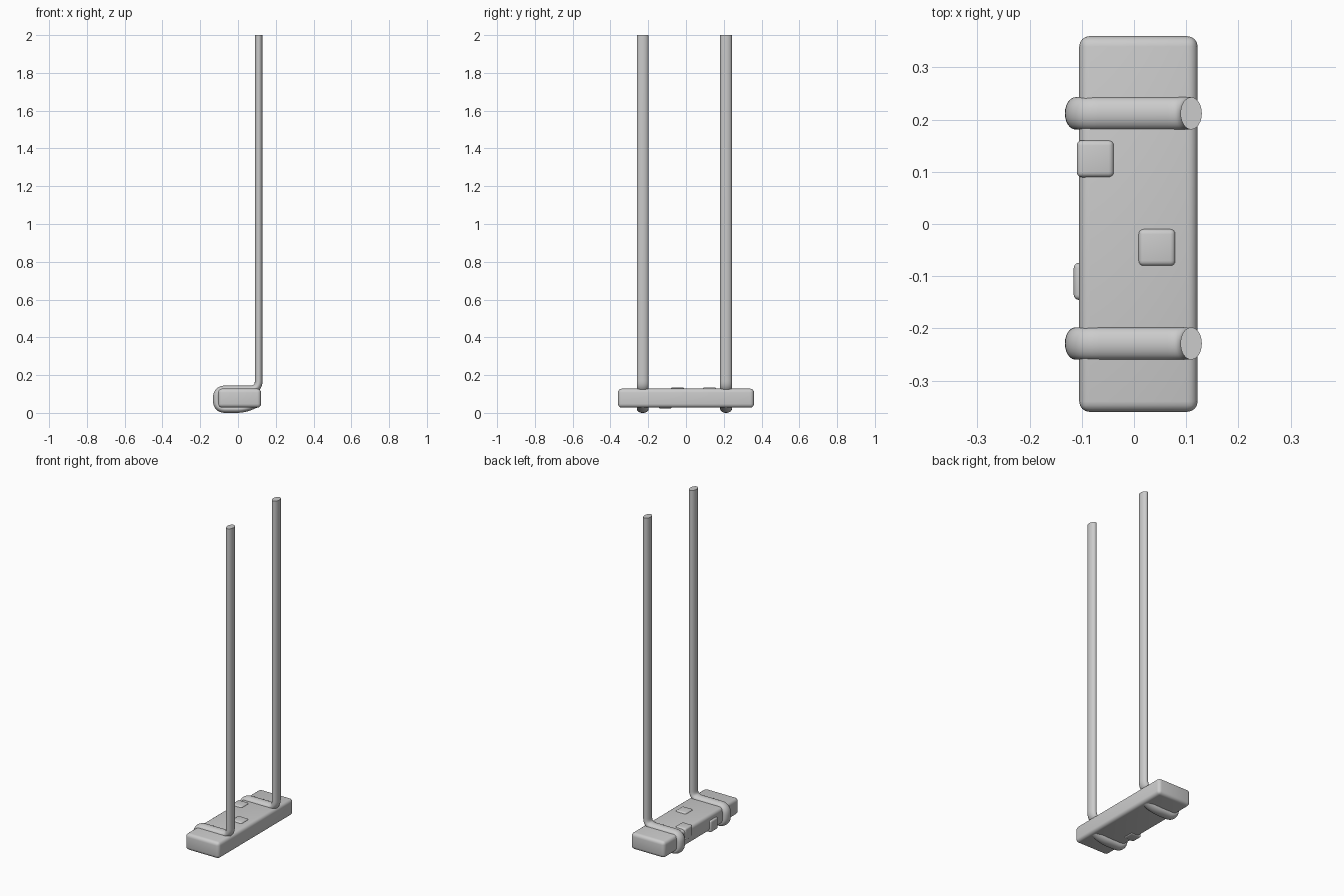
import bpy, bmesh, math
from mathutils import Vector

cube = bpy.data.objects.get("Cube")
if cube:
    bpy.data.objects.remove(cube, do_unlink=True)

grey = bpy.data.materials.new("plain grey")
grey.use_nodes = True
colour = (0.6, 0.6, 0.6, 1)
grey.diffuse_color = colour
grey.node_tree.nodes["Principled BSDF"].inputs["Base Color"].default_value = colour


def finish(name, bm, angle):
    bmesh.ops.recalc_face_normals(bm, faces=bm.faces[:])
    mesh = bpy.data.meshes.new(name)
    bm.to_mesh(mesh)
    bm.free()
    mesh.materials.append(grey)
    obj = bpy.data.objects.new(name, mesh)
    bpy.context.collection.objects.link(obj)
    bpy.ops.object.select_all(action="DESELECT")
    obj.select_set(True)
    bpy.context.view_layer.objects.active = obj
    bpy.ops.object.shade_smooth_by_angle(angle=math.radians(angle))
    return obj


def rounded_box(name, centre, size, radius):
    bm = bmesh.new()
    bmesh.ops.create_cube(bm, size=1)
    for v in bm.verts:
        v.co = Vector(centre) + Vector(a * b for a, b in zip(v.co, size))
    bmesh.ops.bevel(bm, geom=bm.edges[:], offset=radius, segments=4,
                    profile=0.5, affect="EDGES")
    return finish(name, bm, 40)


def round_path(points, radius, steps=8):
    """Replace each inner corner of a path with a smooth bend."""
    pts = [Vector(p) for p in points]
    out = [pts[0]]
    for a, b, c in zip(pts, pts[1:], pts[2:]):
        start = b + (a - b).normalized() * radius
        end = b + (c - b).normalized() * radius
        for i in range(steps + 1):
            t = i / steps
            out.append(start * (1 - t) ** 2 + b * 2 * t * (1 - t) + end * t * t)
    return out + [pts[-1]]


def rope(name, y, half_thick=0.0205, half_wide=0.031, sides=24):
    # path in x and z: hangs down, crosses the seat, wraps under it
    path = round_path([(0.1095, 2), (0.1095, 0.124), (-0.112, 0.124),
                       (-0.112, 0.0205), (0.035, 0.0205), (0.1, 0.05)], 0.045)
    bm = bmesh.new()
    rings = []
    for i, p in enumerate(path):
        tangent = (path[min(i + 1, len(path) - 1)] - path[max(i - 1, 0)]).normalized()
        if i == 0:
            tangent = Vector((0, -1))
        ring = []
        for k in range(sides):
            a = math.tau * k / sides
            q = p + Vector((-tangent.y, tangent.x)) * half_thick * math.cos(a)
            ring.append(bm.verts.new((q.x, y + half_wide * math.sin(a), q.y)))
        rings.append(ring)
    for r, s in zip(rings, rings[1:]):
        for k in range(sides):
            j = (k + 1) % sides
            bm.faces.new((r[k], r[j], s[j], s[k]))
    bm.faces.new(rings[0])
    bm.faces.new(rings[-1])
    return finish(name, bm, 50)


# Seat plank
rounded_box("seat_plank", (0.0085, 0, 0.078), (0.227, 0.72, 0.1), 0.02)

# Ropes
rope("front_rope", -0.229)
rope("back_rope", 0.212)

# Small raised blocks set into the plank
blocks = {"top_edge_block": (-0.074, 0.125, 0.1),
          "top_middle_block": (0.044, -0.045, 0.1),
          "side_block": (-0.08, -0.11, 0.059)}
for name, centre in blocks.items():
    rounded_box(name, centre, (0.071, 0.071, 0.071), 0.01)
